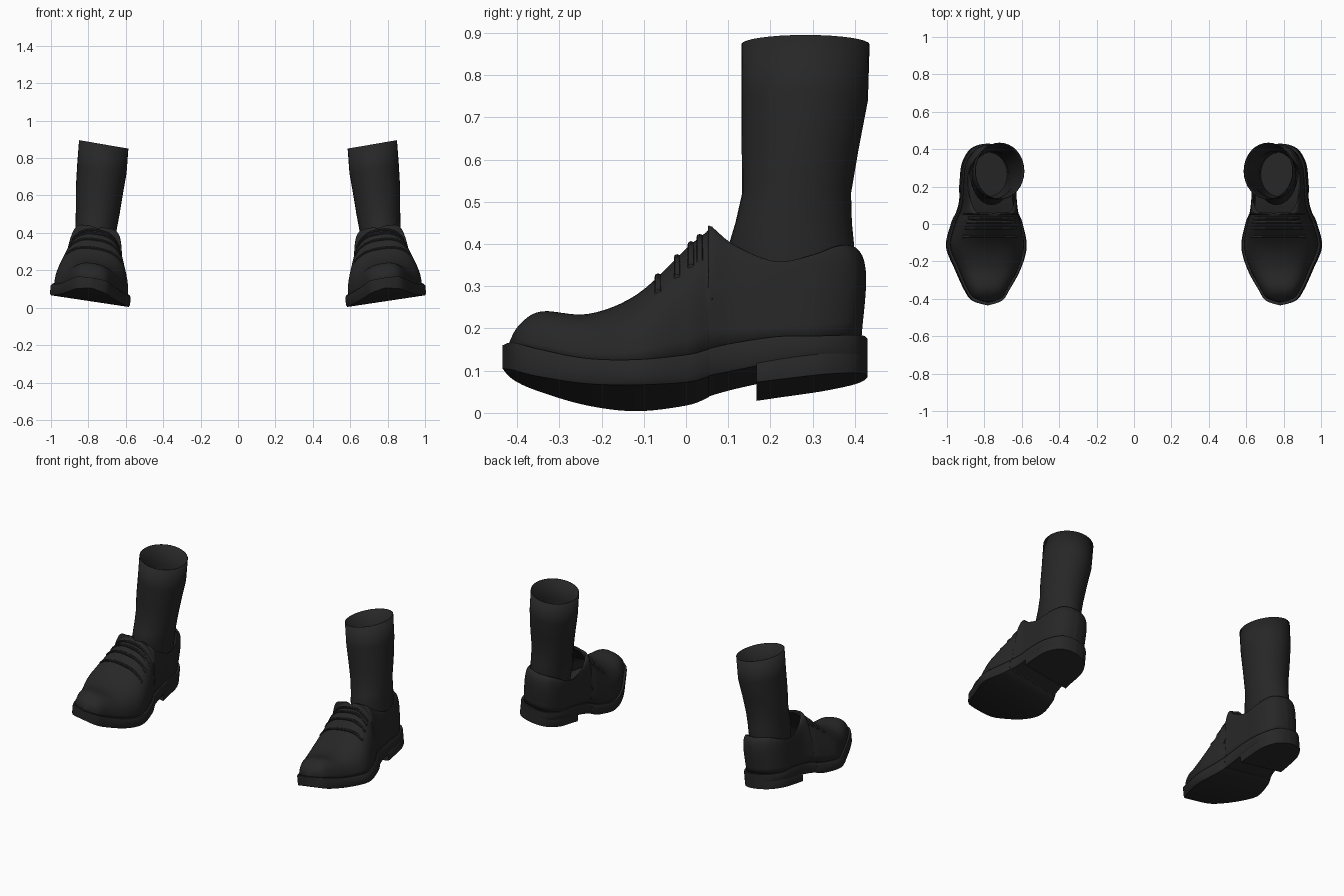
import bpy, bmesh, math

cube = bpy.data.objects.get("Cube")
if cube:
    bpy.data.objects.remove(cube, do_unlink=True)

black = bpy.data.materials.new("near_black_leather")
black.use_nodes = True
black.diffuse_color = (0.02, 0.02, 0.02, 1)
black.node_tree.nodes["Principled BSDF"].inputs["Base Color"].default_value = (0.02, 0.02, 0.02, 1)

# Stations from toe to heel: y, inner x, outer x, sole top, sole bottom, upper height, collar half width
STATIONS = [
    (-.435, .785, .785, .16, .105, .165, 0),
    (-.41, .71, .865, .155, .09, .205, 0),
    (-.355, .67, .905, .135, .07, .237, 0),
    (-.24, .605, .955, .105, .045, .23, 0),
    (-.12, .572, 1, .095, .035, .275, 0),
    (0, .595, .975, .11, .045, .385, 0),
    (.05, .615, .955, .125, .06, .425, 0),
    (.06, .62, .95, .13, .065, .43, .08),
    (.12, .63, .935, .145, .08, .38, .115),
    (.22, .64, .93, .16, .1, .34, .128),
    (.32, .65, .92, .163, .115, .355, .12),
    (.39, .685, .885, .17, .12, .383, .085),
    (.42, .73, .84, .175, .125, .39, .045),
    (.43, .785, .785, .175, .125, .39, 0),
]


def station(t):
    """Smooth spline through the stations, t counted in stations."""
    last = len(STATIONS) - 1
    i = min(int(t), last - 1)
    f = t - i
    p0, p1, p2, p3 = (STATIONS[min(max(i + k, 0), last)] for k in (-1, 0, 1, 2))
    row = [b + f * ((c - a) / 2 + f * (a - 2.5 * b + 2 * c - d / 2 + f * (1.5 * (b - c) + (d - a) / 2)))
           for a, b, c, d in zip(p0, p1, p2, p3)]
    row[6] = max(row[6], 0)
    return row


STEPS = 6
ROWS = [station(i / STEPS) for i in range((len(STATIONS) - 1) * STEPS + 1)]


def tilt(x, y, z):
    """Each shoe rolls slightly towards the inside."""
    return (x - .1 * (z - .1), y, z + .15 * (x - .785))


def skin(name, grid, closed=True, gap=None, fill=True, thickness=0, angle=40):
    """Skin rows of points with quads, then mirror to make the pair."""
    bm = bmesh.new()
    verts = [[bm.verts.new(p) for p in row] for row in grid]
    n = len(grid[0])
    for a, b in zip(verts, verts[1:]):
        for j in range(n if closed else n - 1):
            if j != gap:
                k = (j + 1) % n
                bm.faces.new((a[j], a[k], b[k], b[j]))
    bmesh.ops.remove_doubles(bm, verts=bm.verts, dist=.0002)
    if fill:
        bmesh.ops.holes_fill(bm, edges=[e for e in bm.edges if e.is_boundary], sides=0)
    bmesh.ops.recalc_face_normals(bm, faces=bm.faces)
    mesh = bpy.data.meshes.new(name)
    bm.to_mesh(mesh)
    bm.free()
    mesh.materials.append(black)
    obj = bpy.data.objects.new(name, mesh)
    bpy.context.collection.objects.link(obj)
    bpy.ops.object.select_all(action='DESELECT')
    obj.select_set(True)
    bpy.context.view_layer.objects.active = obj
    bpy.ops.object.shade_smooth_by_angle(angle=math.radians(angle))
    if thickness:
        solid = obj.modifiers.new("thickness", 'SOLIDIFY')
        solid.thickness = thickness
        solid.offset = -1
    mirror = obj.modifiers.new("pair", 'MIRROR')
    mirror.use_mirror_merge = False
    return obj


def slab(y, xi, xo, top, bottom, lip):
    """Cross-section of a sole layer with a slightly rounded edge."""
    c, h = (xi + xo) / 2, (xo - xi) / 2
    profile = [(.97, 1), (1, .85), (1, .15), (1 - lip, 0)]
    left = [(c - h * w, bottom + (top - bottom) * f) for w, f in profile]
    right = [(c + h * w, bottom + (top - bottom) * f) for w, f in reversed(profile)]
    return [tilt(x, y, z) for x, z in left + right]


def upper(row, side, v):
    """Point on the upper: v runs from the welt to the ridge or collar."""
    y, xi, xo, top, _, height, collar = row
    c, half = (xi + xo) / 2, (xo - xi) * .46
    out = max(math.cos(v * math.pi / 2), 0) ** .75
    up = math.sin(v * math.pi / 2) ** .8
    x = c + side * (collar + (half - collar) * out)
    base = top - .008
    y *= .965
    if y > .2:
        y += min((y - .2) / .15, 1) * (.02 * math.sin(v * math.pi) - .018 * v)
    return tilt(x, y, base + (height - base) * up)


# Sole and heel block
skin("sole", [slab(*r[:5], .03) for r in ROWS])
skin("heel_block", [slab(r[0], r[1], r[2], r[4] + .01, .05 + .13 * (r[0] - .16), .01)
                    for r in ROWS if r[0] > .155])

# Upper, left open at the collar
LEVELS = 14
vs = [i / LEVELS for i in range(LEVELS + 1)]
skin("shoe_upper",
     [[upper(r, -1, v) for v in vs] + [upper(r, 1, v) for v in reversed(vs)] for r in ROWS],
     closed=False, gap=LEVELS, fill=False, thickness=.01, angle=60)


def cord(name, path, radius):
    """Thin cord running mostly sideways."""
    ring = [k * math.tau / 8 for k in range(8)]
    skin(name, [[(x, y + radius * math.cos(a), z + radius * math.sin(a)) for a in ring]
                for x, y, z in path])


# Four laces across the instep
for n in range(4):
    row = station(4.4 + n * .19 * 2)
    reach = [.5 + i / 16 for i in range(9)]
    cord("lace_%d" % (n + 1),
         [upper(row, -1, v) for v in reach] + [upper(row, 1, v) for v in reach[-2::-1]], .008)

# Sock rings: height, centre x, centre y, radius x, radius y
SOCK = [
    (.18, .775, .265, .1, .12), (.3, .77, .255, .105, .135), (.4, .762, .25, .108, .148),
    (.45, .757, .255, .111, .138), (.52, .75, .262, .117, .129), (.62, .742, .27, .125, .138),
    (.74, .728, .281, .132, .15), (.873, .718, .283, .132, .152),
]


def sock_ring(z, cx, cy, rx, ry):
    pts = []
    for k in range(32):
        a = k * math.tau / 32
        dx, dy = rx * math.cos(a), ry * math.sin(a)
        pts.append((cx + dx, cy + dy, z + .17 * dx))
    return pts


# The first ring collapses to a point, closing the foot end
skin("sock", [[(.775, .265, .18)] * 32] + [sock_ring(*s) for s in SOCK],
     fill=False, thickness=.004, angle=60)
